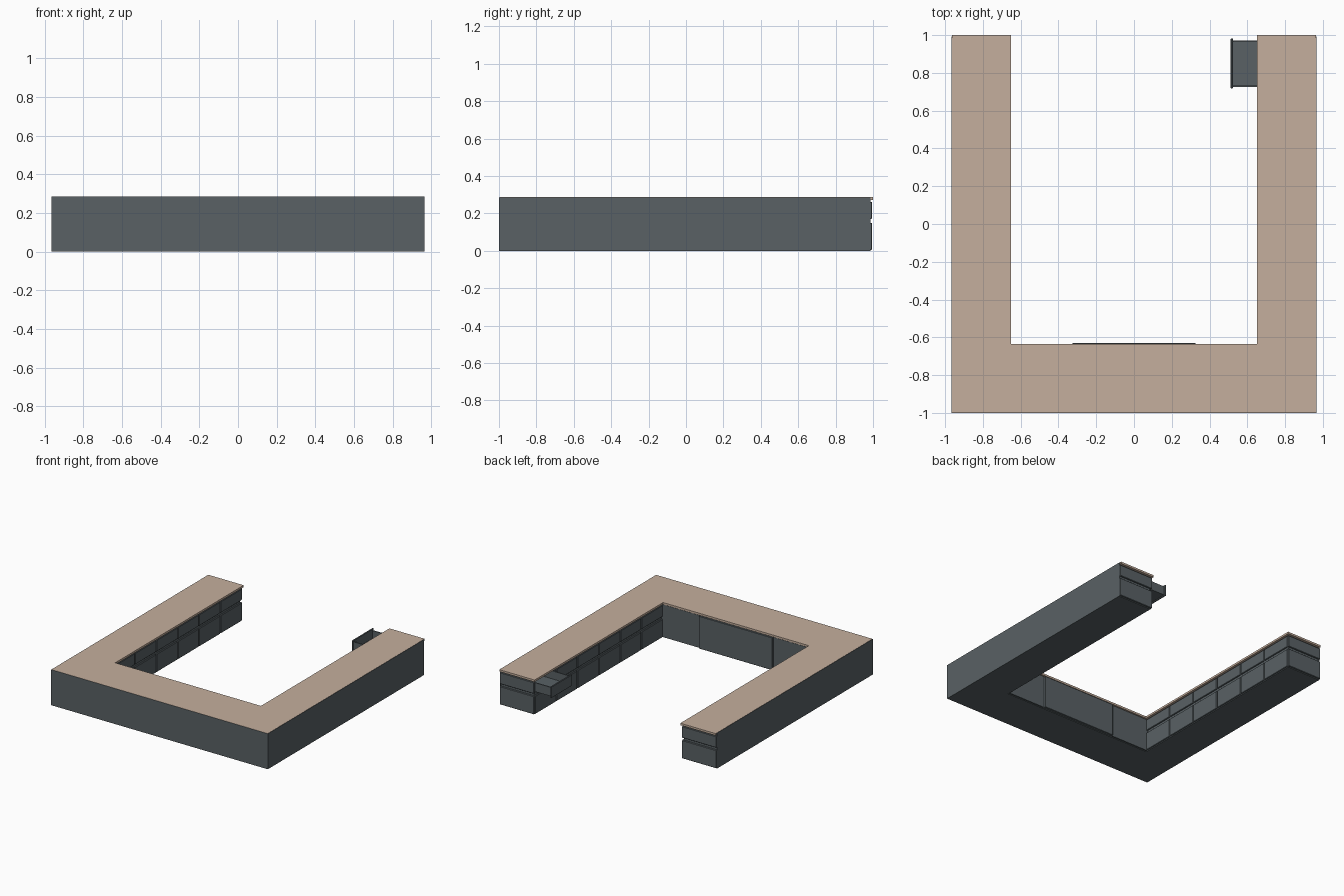
import bpy, bmesh

if "Cube" in bpy.data.objects:
    bpy.data.objects.remove(bpy.data.objects["Cube"])

W, IN, BAR, TOP = 0.966, 0.65, -0.636, 0.287   # half width, inner edge, bar edge, height
FACE, CARC = 0.656, 0.668                      # drawer front plane, carcass plane


def material(name, rgb):
    m = bpy.data.materials.new(name)
    m.diffuse_color = (*rgb, 1)
    m.use_nodes = True
    m.node_tree.nodes["Principled BSDF"].inputs["Base Color"].default_value = m.diffuse_color
    return m


dark = material("slate_grey", (0.10, 0.12, 0.13))
tan = material("tan_top", (0.56, 0.43, 0.34))


def finish(name, bm, mat):
    bmesh.ops.recalc_face_normals(bm, faces=bm.faces[:])
    me = bpy.data.meshes.new(name)
    bm.to_mesh(me)
    bm.free()
    me.materials.append(mat)
    ob = bpy.data.objects.new(name, me)
    bpy.context.collection.objects.link(ob)
    return ob


def box(name, x, y, z, mat=dark, bevel=0):
    bm = bmesh.new()
    bmesh.ops.create_cube(bm, size=1)
    for v in bm.verts:
        v.co = [r[0] if c < 0 else r[1] for c, r in zip(v.co, (x, y, z))]
    ob = finish(name, bm, mat)
    if bevel:
        b = ob.modifiers.new("chamfer", "BEVEL")
        b.width, b.segments = bevel, 1
    return ob


def u_shape(name, outer, inner, front, bar, back, z0, z1, mat):
    pts = [(-outer, front), (outer, front), (outer, back), (inner, back),
           (inner, bar), (-inner, bar), (-inner, back), (-outer, back)]
    bm = bmesh.new()
    face = bm.faces.new([bm.verts.new((x, y, z0)) for x, y in pts])
    ext = bmesh.ops.extrude_face_region(bm, geom=[face])["geom"]
    bmesh.ops.translate(bm, vec=(0, 0, z1 - z0),
                        verts=[v for v in ext if isinstance(v, bmesh.types.BMVert)])
    return finish(name, bm, mat)


# Countertop and cabinet carcass, with thin outer cladding
u_shape("countertop", W - 0.002, IN, -0.998, BAR, 1.0, 0.271, TOP, tan)
carcass = u_shape("carcass", W - 0.004, CARC, -0.996, -0.655, 0.98, 0, 0.271, dark)
box("front_cladding", (-W, W), (-1, -0.996), (0, TOP - 0.001))
for s, side in ((-1, "left"), (1, "right")):
    box(side + "_cladding", sorted((s * W, s * (W - 0.004))), (-1, 0.986), (0, TOP - 0.001))

# Hollow behind the open drawer
cavity = box("drawer_cavity_cutter", (0.6, 0.92), (0.731, 0.972), (0.176, 0.258))
cavity.hide_render = True
cavity.hide_viewport = True
cut = carcass.modifiers.new("cavity", "BOOLEAN")
cut.operation, cut.object, cut.solver = "DIFFERENCE", cavity, "EXACT"

# Drawer and door fronts on both arms, plus end panels
ROWS = (("lower", 0.004, 0.150), ("upper", 0.170, 0.262))
N, Y0, Y1 = 6, -0.645, 0.986
step = (Y1 - Y0) / N
for s, side in ((-1, "left"), (1, "right")):
    for row, z0, z1 in ROWS:
        for i in range(N):
            y = (Y0 + i * step + 0.004, Y0 + (i + 1) * step - 0.003)
            if s == 1 and row == "upper" and i == N - 1:
                continue
            box(f"{side}_{row}_front_{i + 1}", sorted((s * FACE, s * CARC)), y, (z0, z1), bevel=0.003)
        box(f"{side}_{row}_end_panel", sorted((s * (FACE + 0.003), s * W)), (0.98, 0.994), (z0, z1), bevel=0.003)

# Open drawer: front, sides, back and bottom
dy0, dy1 = Y1 - step + 0.004, Y1 - 0.003
box("open_drawer_front", (0.512, 0.524), (dy0, dy1), (0.170, 0.262), bevel=0.003)
box("open_drawer_side_a", (0.524, 0.78), (dy0 + 0.006, dy0 + 0.014), (0.178, 0.250))
box("open_drawer_side_b", (0.524, 0.78), (dy1 - 0.020, dy1 - 0.012), (0.178, 0.250))
box("open_drawer_back", (0.772, 0.78), (dy0 + 0.014, dy1 - 0.020), (0.178, 0.250))
box("open_drawer_bottom", (0.524, 0.772), (dy0 + 0.014, dy1 - 0.020), (0.178, 0.186))

# Panels along the inner side of the front bar
box("bar_centre_panel", (-0.326, 0.326), (-0.655, -0.631), (0.004, 0.266), bevel=0.002)
for s, side in ((-1, "left"), (1, "right")):
    box(f"bar_{side}_panel", sorted((s * 0.332, s * CARC)), (-0.655, -0.643), (0.004, 0.266))
